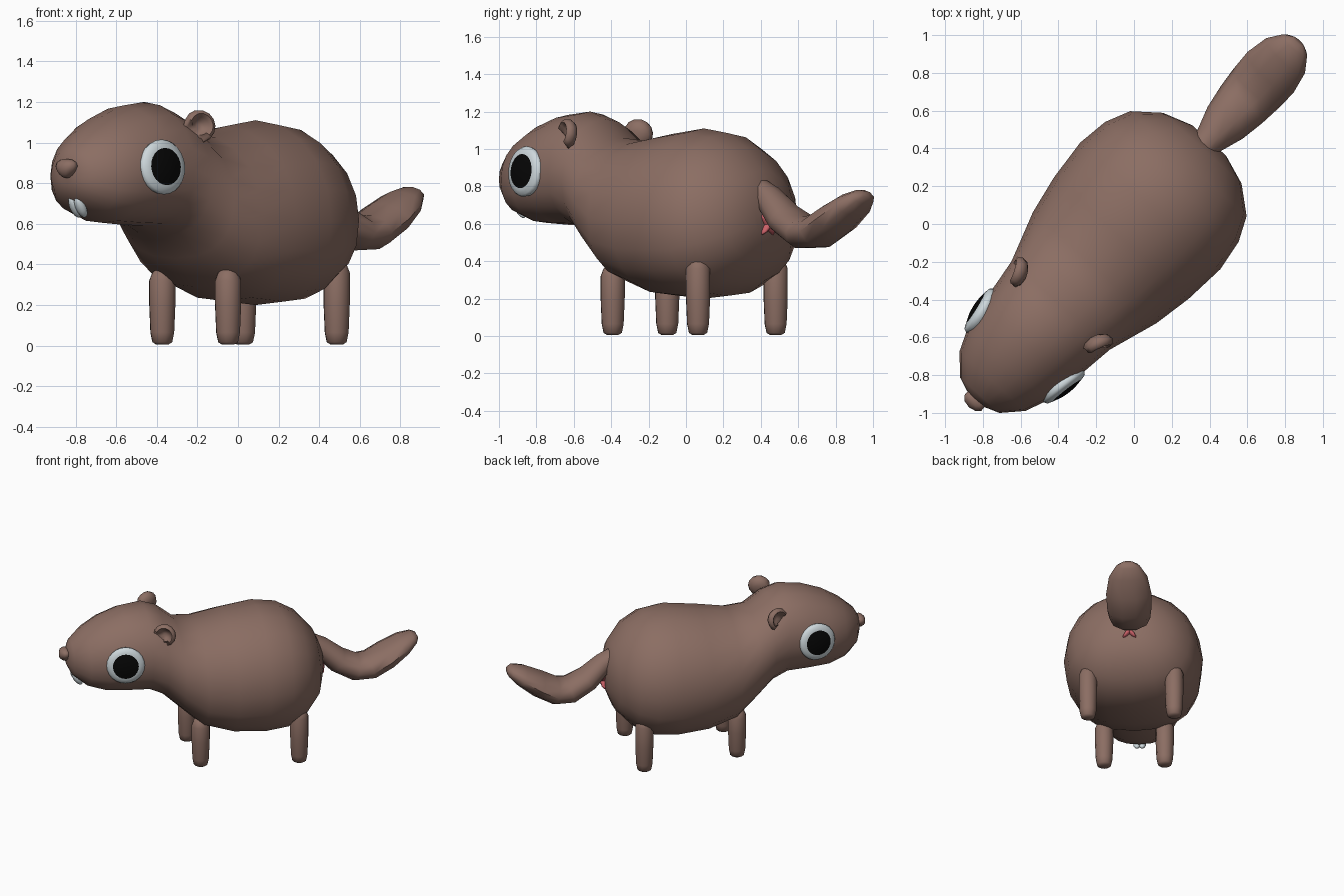
import bpy, bmesh, math
from mathutils import Matrix, Vector

cube = bpy.data.objects.get("Cube")
if cube:
    bpy.data.objects.remove(cube)

# The animal is modelled facing -y, then every part is turned by this heading
HEADING = Matrix.Rotation(math.radians(-42), 4, 'Z')


def material(name, r, g, b):
    m = bpy.data.materials.new(name)
    m.use_nodes = True
    m.diffuse_color = (r, g, b, 1)
    m.node_tree.nodes["Principled BSDF"].inputs["Base Color"].default_value = (r, g, b, 1)
    return m


FUR = material("brown_fur", .26, .155, .125)
WHITE = material("pale_white", .62, .69, .72)
BLACK = material("pupil_black", .002, .002, .002)
PINK = material("pink_skin", .6, .12, .14)


def finish(name, bm, mats, angle=60):
    """Turn a bmesh into a smooth shaded object at the common heading."""
    bmesh.ops.recalc_face_normals(bm, faces=bm.faces)
    bm.transform(HEADING)
    mesh = bpy.data.meshes.new(name)
    bm.to_mesh(mesh)
    bm.free()
    for m in mats:
        mesh.materials.append(m)
    ob = bpy.data.objects.new(name, mesh)
    bpy.context.collection.objects.link(ob)
    bpy.ops.object.select_all(action='DESELECT')
    ob.select_set(True)
    bpy.context.view_layer.objects.active = ob
    bpy.ops.object.shade_smooth_by_angle(angle=math.radians(angle))
    return ob


def bridge(bm, rings):
    """Skin consecutive vertex rings and close both ends."""
    faces = []
    for a, b in zip(rings, rings[1:]):
        n = len(a)
        for i in range(n):
            j = (i + 1) % n
            faces.append(bm.faces.new((a[i], a[j], b[j], b[i])))
    caps = [bm.faces.new(rings[0]), bm.faces.new(rings[-1])]
    return faces, caps


def loft(name, sections, sides, belly=1, follow=False):
    """Sections (y, z, half width, height above, depth below) along the spine.
    A belly power below one makes the lower halves squarer."""
    bm = bmesh.new()
    rings = []
    for k, (y, z, w, above, below) in enumerate(sections):
        up = Vector((0, 0, 1))
        if follow:
            p, q = sections[max(k - 1, 0)], sections[min(k + 1, len(sections) - 1)]
            up = Vector((0, p[1] - q[1], q[0] - p[0])).normalized()
        ring = []
        for i in range(sides):
            a = math.tau * i / sides
            c, s = math.cos(a), math.sin(a)
            h = above
            if s < 0:
                h = below
                c, s = math.copysign(abs(c) ** belly, c), -abs(s) ** belly
            ring.append(bm.verts.new(Vector((w * c, y, z)) + up * h * s))
        rings.append(ring)
    bridge(bm, rings)
    return finish(name, bm, [FUR])


def lathe(bm, profile, sides):
    """Revolve (radius, height) points about local z."""
    rings = [[bm.verts.new((r * math.cos(math.tau * i / sides),
                            r * math.sin(math.tau * i / sides), z))
              for i in range(sides)] for r, z in profile]
    return bridge(bm, rings)


def facing(location, normal):
    """Place local z along the normal."""
    return Matrix.Translation(location) @ Vector(normal).to_track_quat('Z', 'Y').to_matrix().to_4x4()


# Head and body in one smooth skin: (y, top, bottom, half width)
BODY = [(-1.25, .92, .79, .06), (-1.22, .975, .725, .14), (-1.12, 1.06, .645, .235),
        (-1.0, 1.13, .605, .285), (-.85, 1.182, .595, .315), (-.69, 1.2, .59, .335),
        (-.58, 1.16, .54, .35), (-.46, 1.06, .43, .39), (-.31, 1.045, .29, .44),
        (-.1, 1.08, .22, .48), (.13, 1.11, .2, .5), (.3, 1.085, .215, .475),
        (.43, 1.01, .285, .415), (.54, .885, .4, .28), (.595, .76, .54, .12)]
loft("body", [(y, b + .46 * (t - b), w, .54 * (t - b), .46 * (t - b))
              for y, t, b, w in BODY], 20, belly=.84)

# Curved paddle tail: (y, z, half width, half thickness)
TAIL = [(.5, .8, .065, .06), (.6, .735, .085, .075), (.72, .625, .125, .088),
        (.85, .555, .147, .093), (.96, .56, .158, .093), (1.08, .625, .163, .088),
        (1.2, .7, .138, .07), (1.275, .745, .085, .045), (1.3, .758, .04, .02)]
loft("tail", [(y, z, w, h, h) for y, z, w, h in TAIL], 10, follow=True)

# Capsule legs, their tops sunk into the belly
LEG = [(.03, 0), (.05, .012), (.06, .06), (.066, .2), (.066, -.06), (.05, -.02), (.025, 0)]
for pair, x, y, top in (("front", .218, -.324, .38), ("back", .31, .373, .42)):
    for side, s in (("left", 1), ("right", -1)):
        bm = bmesh.new()
        lathe(bm, [(r, z + (top if k > 3 else .005)) for k, (r, z) in enumerate(LEG)], 12)
        bm.transform(Matrix.Translation((s * x + .008, y, 0)))
        finish(pair + "_leg_" + side, bm, [FUR])

for side, s in (("left", 1), ("right", -1)):
    # Eyes: a thin pale rim around a dark domed pupil
    bm = bmesh.new()
    faces, caps = lathe(bm, [(.1, -.06), (.13, -.025), (.136, -.002), (.126, .014),
                             (.1, .022), (.092, .024), (.05, .034), (.02, .037)], 24)
    for f in faces + caps[1:]:
        if max(v.co.xy.length for v in f.verts) < .096 and f.calc_center_median().z > 0:
            f.material_index = 1
    bm.transform(facing((s * .303, -.888, .88), (s * .97, -.18, .08)))
    finish("eye_" + side, bm, [WHITE, BLACK])

    # Ears: hollow cups whose rim is open toward the lower front
    bm = bmesh.new()
    lathe(bm, [(.03, -.045), (.065, -.03), (.082, 0), (.075, .025), (.06, .032),
               (.045, .015), (.03, -.012), (.01, -.018)], 14)
    centre, normal = Vector((s * .285, -.6, 1.08)), Vector((s * .9, -.4, .15))
    bm.transform(facing(centre, normal))
    for v in bm.verts:
        lift = (v.co - centre).dot(normal)
        if (v.co - centre).dot(Vector((0, -.75, -.66))) > .03 and lift > -.01:
            v.co -= normal * (lift + .015)
    finish("ear_" + side, bm, [FUR])


def blob(bm, matrix, segments=10):
    return bmesh.ops.create_uvsphere(bm, u_segments=segments, v_segments=7,
                                     radius=1, matrix=matrix)["verts"]


# Nose: a small knob that narrows downward
bm = bmesh.new()
for v in blob(bm, Matrix.Diagonal((.06, .045, .048, 1))):
    v.co.x *= 1 + v.co.z * 9
bm.transform(Matrix.Translation((0, -1.262, .872)))
finish("nose", bm, [FUR])

# Buck teeth lying against the lower snout
bm = bmesh.new()
for s in (1, -1):
    blob(bm, Matrix.Translation((s * .019, -1.178, .682)) @ Matrix.Rotation(.6, 4, 'X')
         @ Matrix.Diagonal((.028, .025, .06, 1)))
finish("teeth", bm, [WHITE])

# Small pink cross under the tail
bm = bmesh.new()
for s in (1, -1):
    blob(bm, Matrix.Translation((.012, .598, .595)) @ Matrix.Rotation(s * .85, 4, 'Y')
         @ Matrix.Diagonal((.072, .028, .017, 1)), 8)
finish("pink_cross", bm, [PINK])
